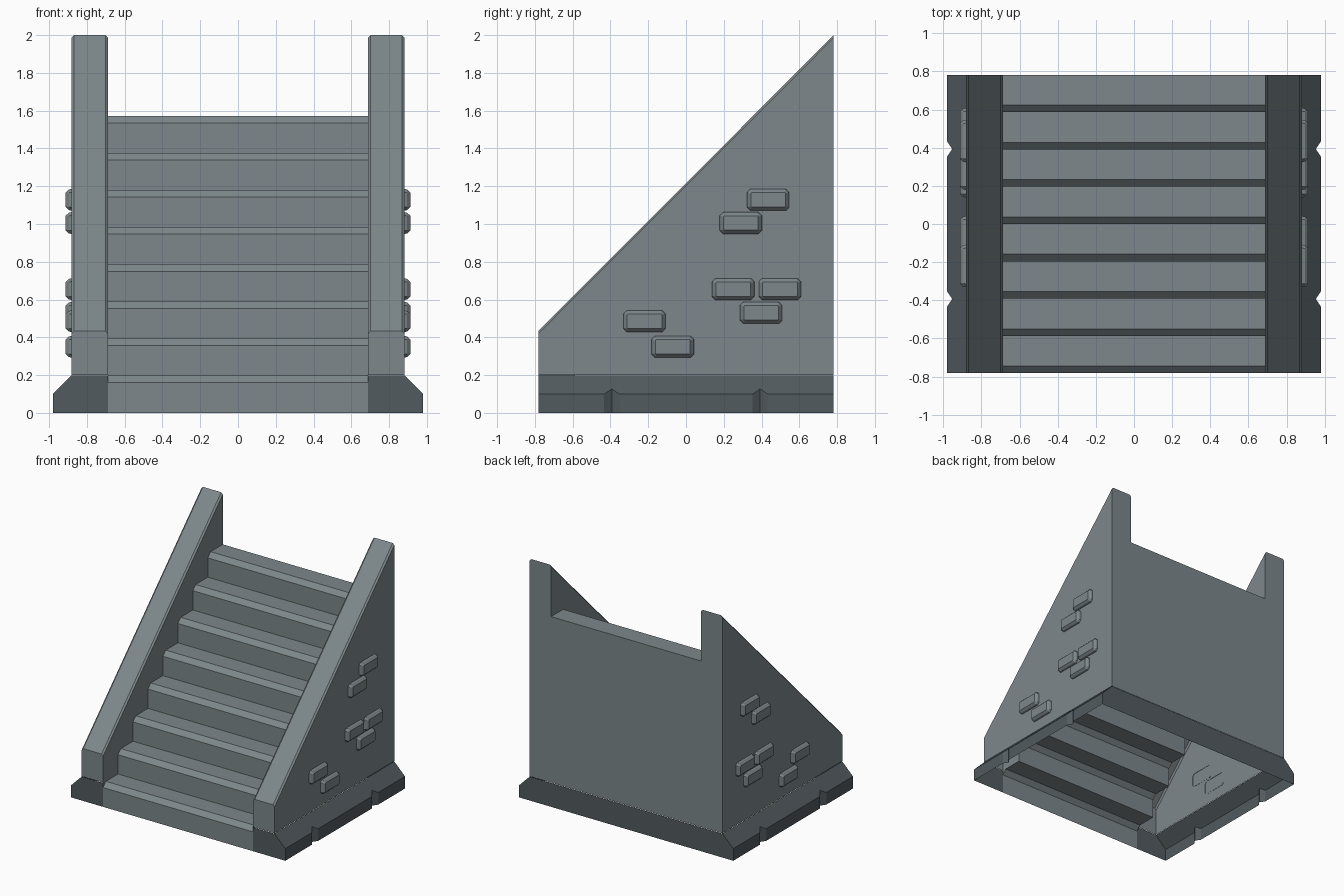
import bpy, bmesh
from mathutils import Vector

if "Cube" in bpy.data.objects:
    bpy.data.objects.remove(bpy.data.objects["Cube"])

D = 0.782            # half depth
XI, XO, XB = 0.687, 0.882, 0.98   # wall inner, wall outer, base outer
N, TOP, LOW, C = 8, 2.0, 0.433, 0.014
RISE, RUN, NOSE = 1.573 / N, 2 * D / N, 0.037


def material(name, rgb):
    m = bpy.data.materials.new(name)
    m.diffuse_color = (*rgb, 1)
    m.use_nodes = True
    m.node_tree.nodes["Principled BSDF"].inputs["Base Color"].default_value = m.diffuse_color
    return m


stone = material("grey stone", (0.205, 0.243, 0.258))
dark = material("dark stone", (0.085, 0.104, 0.114))


def build(name, polys, mat, mirror=True):
    """Make an open shell from (points, outward direction) pairs."""
    bm = bmesh.new()
    for pts, out in polys:
        f = bm.faces.new([bm.verts.new(p) for p in pts])
        f.normal_update()
        if f.normal.dot(Vector(out)) < 0:
            f.normal_flip()
    bmesh.ops.remove_doubles(bm, verts=bm.verts, dist=0.0005)
    me = bpy.data.meshes.new(name)
    bm.to_mesh(me)
    bm.free()
    me.materials.append(mat)
    ob = bpy.data.objects.new(name, me)
    bpy.context.collection.objects.link(ob)
    if mirror:
        ob.modifiers.new("mirror", "MIRROR").use_axis[0] = True
    return ob


# Stair profile (y, z) with chamfered nosings
stair = [(-D, 0)]
for k in range(N):
    y, z = -D + k * RUN, (k + 1) * RISE
    stair += [(y, z - NOSE), (y + NOSE, z), (y + RUN, z)]

steps = []
for (y0, z0), (y1, z1) in zip(stair, stair[1:]):
    steps.append(([(-XI, y0, z0), (XI, y0, z0), (XI, y1, z1), (-XI, y1, z1)], (0, -1, 1)))
build("steps", steps, stone, False)

# Back panel behind the steps
build("back_panel", [([(-XI, D, 0.2), (XI, D, 0.2), (XI, D, 1.573), (-XI, D, 1.573)], (0, 1, 0))],
      stone, False)


# Side walls: softened sloping top, inner face follows the steps
def section(y, h):
    return [(XI, y, h - C), (XI + C, y, h), (XO - C, y, h), (XO, y, h - C)]


front, back = section(-D, LOW), section(D, TOP)
wall = [([front[i], front[i + 1], back[i + 1], back[i]], (0, -1, 1.1)) for i in (0, 1, 2)]
wall.append(([(XO, -D, 0.2), (XO, D, 0.2), back[3], front[3]], (1, 0, 0)))
wall.append(([(XI, y, z) for y, z in stair[1:]] + [back[0], front[0]], (-1, 0, 0)))
wall.append(([(XO, -D, 0.2), (XI, -D, 0.2)] + front, (0, -1, 0)))
wall.append(([(XO, D, 0.2), (XI, D, 0.2), (XI, D, 1.573)] + back, (0, 1, 0)))
build("side_walls", wall, stone)

# Flared base with two V notches on each side
outline = [(XB, -D)]
for c in (-0.393, 0.393):
    outline += [(XB, c - 0.04), (XB - 0.027, c), (XB, c + 0.04)]
outline.append((XB, D))
rim = [(x, y, 0.1 + XB - x) for x, y in outline]
top = 0.1 + XB - XO
base = [(rim + [(XO, D, top), (XO, -D, top)], (1, 0, 1))]
for i in range(len(outline) - 1):
    a, b = outline[i], outline[i + 1]
    base.append(([(*a, 0), (*b, 0), rim[i + 1], rim[i]], (1, 0, 0)))
for y, x in ((-D, XI), (D, 0)):
    base.append(([(x, y, 0), (XB, y, 0), (XB, y, 0.1), (XO, y, top), (x, y, top)], (0, y, 0)))
build("base_trim", base, dark)


# Raised bricks scattered over the outer walls
def octagon(x, cy, cz, w, h, c):
    return [(x, cy + a, cz + b) for a, b in (
        (-w + c, -h), (w - c, -h), (w, -h + c), (w, h - c),
        (w - c, h), (-w + c, h), (-w, h - c), (-w, -h + c))]


bricks = []
for cy, cz in ((0.435, 1.128), (0.29, 1.005), (0.25, 0.655), (0.497, 0.655),
               (0.398, 0.53), (-0.22, 0.485), (-0.07, 0.35)):
    rings = [octagon(XO - 0.002, cy, cz, 0.112, 0.058, 0.018),
             octagon(XO + 0.014, cy, cz, 0.108, 0.054, 0.016),
             octagon(XO + 0.031, cy, cz, 0.092, 0.038, 0.004)]
    for r0, r1 in zip(rings, rings[1:]):
        for i in range(8):
            j = (i + 1) % 8
            mid = (Vector(r0[i]) + Vector(r0[j])) / 2 - Vector((XO - 0.05, cy, cz))
            bricks.append(([r0[i], r0[j], r1[j], r1[i]], mid))
    bricks.append((rings[2], (1, 0, 0)))
build("wall_bricks", bricks, stone)
